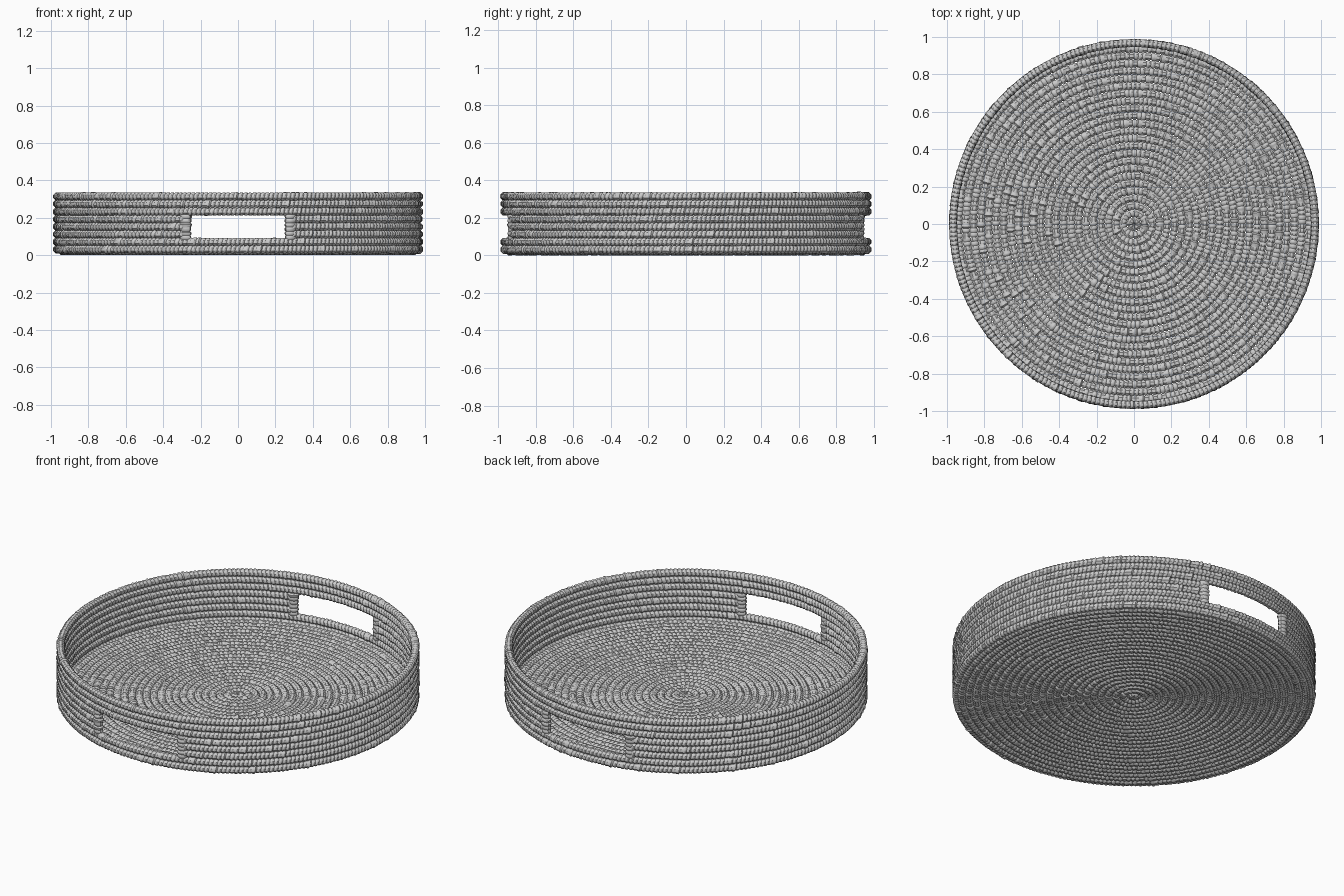
import bpy, math, random
from mathutils import Vector

if "Cube" in bpy.data.objects:
    bpy.data.objects.remove(bpy.data.objects["Cube"])

random.seed(4)
SIDES = 8
PITCH = 0.0235            # width of one wrapped stitch
WALL_R, ROW = 0.967, 0.0405
PROFILE = (0.86, 1.03, 1.05)   # groove, crown, crown of each stitch


def add_coil(verts, faces, path, length, ra, rb, tilt, closed):
    """Rope wrapped in stitches; path(s) gives centre, outward and up axes."""
    stitches = max(8, round(length / PITCH)) if closed else max(3, round(length / PITCH))
    n = stitches * 3 + (0 if closed else 1)
    step = length / (stitches * 3)
    base = len(verts)
    phase = random.random() * PITCH if closed else 0
    puff = 1.0
    for i in range(n):
        if i % 3 == 0:
            puff = random.uniform(0.95, 1.05)
            if random.random() < 0.08:
                puff += 0.14
        k = PROFILE[i % 3] * puff
        for j in range(SIDES):
            a = 2 * math.pi * (j + 0.5) / SIDES
            s = i * step + phase + tilt * math.sin(a)
            c, out, up = path(s)
            p = c + out * (ra * k * math.cos(a)) + up * (rb * k * math.sin(a))
            p.z = max(p.z, 0)
            verts.append(p)
    for i in range(n if closed else n - 1):
        m = (i + 1) % n
        for j in range(SIDES):
            q = (j + 1) % SIDES
            faces.append((base + i * SIDES + j, base + m * SIDES + j,
                          base + m * SIDES + q, base + i * SIDES + q))
    if not closed:
        faces.append([base + j for j in range(SIDES)])
        faces.append([base + (n - 1) * SIDES + j for j in reversed(range(SIDES))])


def arc(radius, z, start=0.0):
    def path(s):
        t = start + s / radius
        out = Vector((math.cos(t), math.sin(t), 0))
        return out * radius + Vector((0, 0, z)), out, Vector((0, 0, 1))
    return path


def post(x, side, z0):
    y = side * math.sqrt(WALL_R ** 2 - x * x)
    out = Vector((x, y, 0)).normalized()
    tangent = Vector((-out.y, out.x, 0))
    return lambda s: (Vector((x, y, z0 + s)), out, -tangent)


def make_object(name, verts, faces):
    mesh = bpy.data.meshes.new(name)
    mesh.from_pydata(verts, [], faces)
    mesh.update()
    ob = bpy.data.objects.new(name, mesh)
    bpy.context.collection.objects.link(ob)
    bpy.ops.object.select_all(action='DESELECT')
    ob.select_set(True)
    bpy.context.view_layer.objects.active = ob
    bpy.ops.object.shade_smooth_by_angle(angle=math.radians(40))


# Floor: concentric coils
v, f = [], []
for k in range(24):
    r = 0.018 + k * 0.0400
    add_coil(v, f, arc(r, 0.0215), 2 * math.pi * r, 0.0215, 0.0205, 0, True)
make_object("tray_floor", v, f)

# Wall: stacked coils, three rows interrupted by the handle openings
v, f = [], []
gap = math.asin(0.285 / WALL_R)
for i in range(8):
    z = 0.031 + i * ROW
    if i in (2, 3, 4):
        for start in (-math.pi / 2 + gap, math.pi / 2 + gap):
            add_coil(v, f, arc(WALL_R, z, start), (math.pi - 2 * gap) * WALL_R,
                     0.0215, 0.0215, 0.005, False)
    else:
        add_coil(v, f, arc(WALL_R, z), 2 * math.pi * WALL_R, 0.0215, 0.0215, 0.005, True)
make_object("tray_wall", v, f)

# Wrapped bindings at both ends of each handle opening
v, f = [], []
for x in (-0.28, 0.28):
    for side in (-1, 1):
        add_coil(v, f, post(x, side, 0.083), 0.135, 0.023, 0.03, 0, False)
make_object("handle_bindings", v, f)
